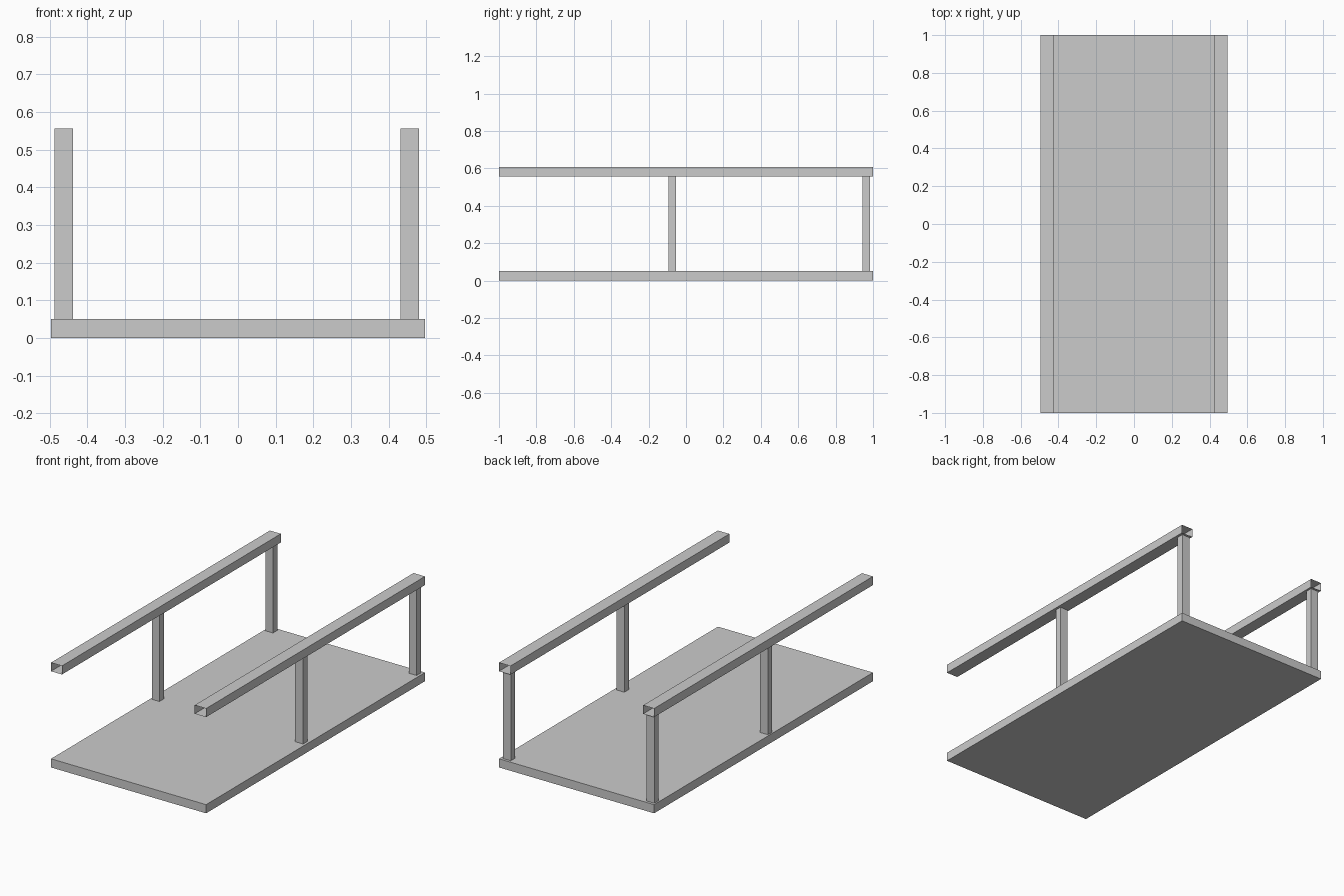
import bpy, bmesh
from mathutils import Matrix, Vector

if "Cube" in bpy.data.objects:
    bpy.data.objects.remove(bpy.data.objects["Cube"])


def box(name, lo, hi, open_axis=None):
    """Box between two corners; faces across open_axis are left off."""
    lo, hi = Vector(lo), Vector(hi)
    bm = bmesh.new()
    bmesh.ops.create_cube(bm, size=1, matrix=Matrix.LocRotScale(
        (lo + hi) / 2, None, hi - lo))
    bm.normal_update()
    if open_axis is not None:
        ends = [f for f in bm.faces if abs(f.normal[open_axis]) > 0.9]
        bmesh.ops.delete(bm, geom=ends, context='FACES_ONLY')
    me = bpy.data.meshes.new(name)
    bm.to_mesh(me)
    bm.free()
    ob = bpy.data.objects.new(name, me)
    bpy.context.collection.objects.link(ob)
    return ob


DECK_TOP, RAIL_Z, TOP = 0.05, 0.556, 0.606

# Flat deck
box("deck", (-0.496, -1, 0), (0.496, 1, DECK_TOP))

# Each side: rail x range and post x range
sides = {
    "left": ((-0.496, -0.426), (-0.487, -0.438)),
    "right": ((0.423, 0.496), (0.431, 0.481)),
}
for side, (rail, post) in sides.items():
    # Hollow handrail, open at both ends
    box(side + "_handrail", (rail[0], -1, RAIL_Z), (rail[1], 1, TOP), open_axis=1)
    # Middle and back posts, hollow against deck and rail
    for label, y in (("middle", -0.0725), ("back", 0.965)):
        box(f"{side}_{label}_post", (post[0], y - 0.02, DECK_TOP),
            (post[1], y + 0.02, RAIL_Z), open_axis=2)
